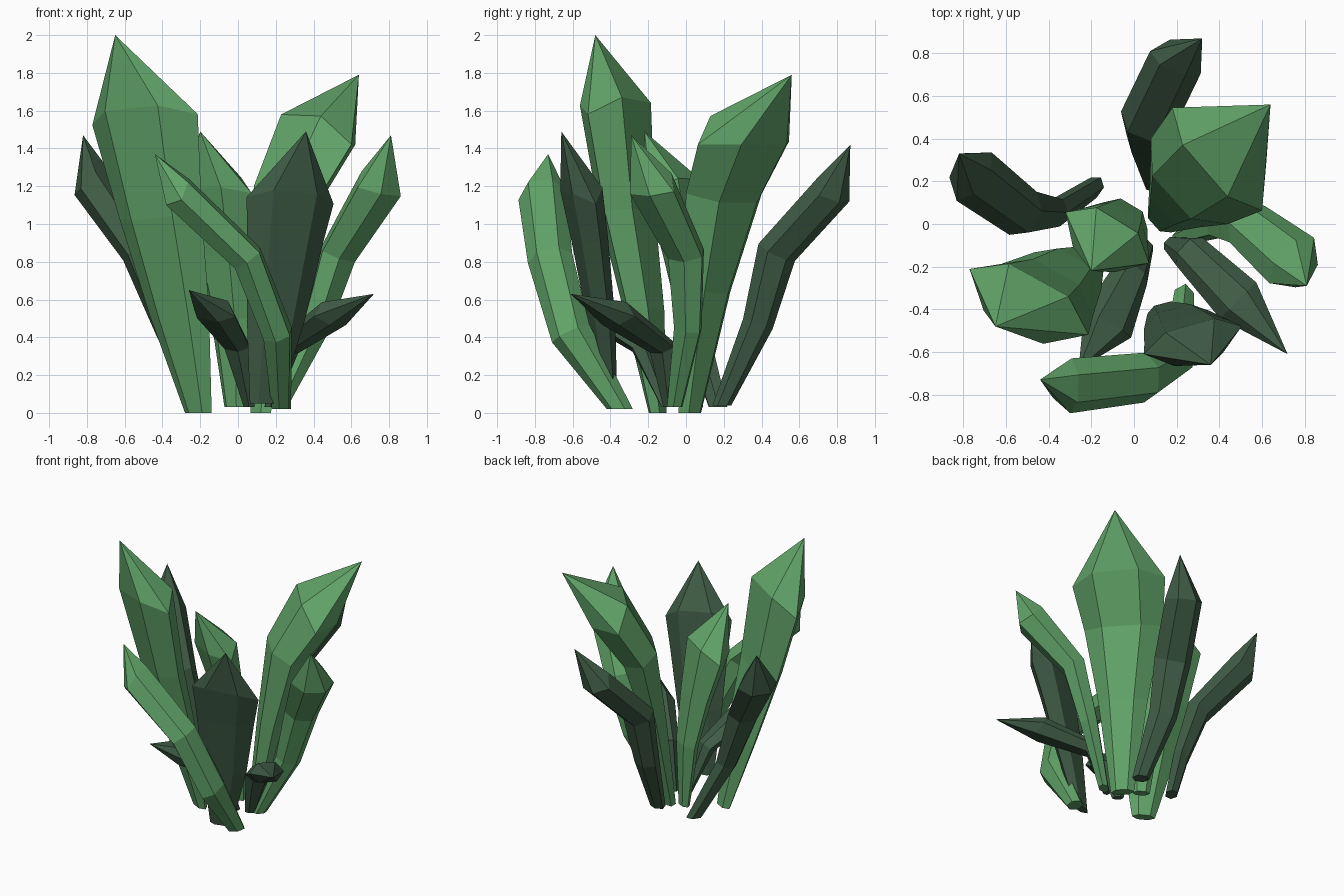
import bpy, bmesh
from math import sin, cos, pi, radians
from mathutils import Vector

if "Cube" in bpy.data.objects:
    bpy.data.objects.remove(bpy.data.objects["Cube"], do_unlink=True)


def make_material(name, colour):
    mat = bpy.data.materials.new(name)
    mat.use_nodes = True
    mat.diffuse_color = colour
    mat.node_tree.nodes["Principled BSDF"].inputs["Base Color"].default_value = colour
    return mat


light_green = make_material("light green", (0.12, 0.37, 0.14, 1))
dark_green = make_material("dark green", (0.05, 0.107, 0.06, 1))
SIDES = 6
CROWN = 0.3  # how far the broad faces rise above the side edges at the shoulder


def crystal(name, material, wide_angle, flatness, sections, tip):
    """Loft hexagonal rings (x, y, z, half width) along a bent path to a pointed tip.
    wide_angle is the compass direction of the broad axis, flatness its thickness ratio."""
    centres = [Vector(section[:3]) for section in sections]
    broad = Vector((cos(radians(wide_angle)), sin(radians(wide_angle)), 0))
    last = len(sections) - 1
    bm = bmesh.new()
    rings = []
    for i, section in enumerate(sections):
        # ring faces along the bisector of the neighbouring path segments
        if i == 0:
            normal = Vector((0, 0, 1))
        else:
            normal = (centres[i] - centres[i - 1]).normalized()
            if i < last:
                normal += (centres[i + 1] - centres[i]).normalized()
            normal.normalize()
        across = (broad - normal * broad.dot(normal)).normalized()
        depth = normal.cross(across)
        width = section[3]
        ring = []
        for k in range(SIDES):
            angle = 2 * pi * k / SIDES
            offset = across * cos(angle) + depth * sin(angle) * flatness
            if i == last:
                offset += normal * CROWN * (abs(sin(angle)) - 0.5)
            ring.append(bm.verts.new(centres[i] + offset * width))
        rings.append(ring)

    # base cap, side facets and the pointed end
    bm.faces.new(list(reversed(rings[0])))
    point = bm.verts.new(tip)
    for k in range(SIDES):
        n = (k + 1) % SIDES
        for lower, upper in zip(rings, rings[1:]):
            bm.faces.new((lower[k], lower[n], upper[n], upper[k]))
        bm.faces.new((rings[-1][k], rings[-1][n], point))
    bmesh.ops.recalc_face_normals(bm, faces=bm.faces)

    mesh = bpy.data.meshes.new(name)
    bm.to_mesh(mesh)
    bm.free()
    mesh.materials.append(material)
    obj = bpy.data.objects.new(name, mesh)
    bpy.context.collection.objects.link(obj)
    return obj


# Light crystals
crystal("tall_right_crystal", light_green, wide_angle=-28, flatness=0.46,
        sections=[(-.21, -.15, 0, .08),
                  (-.31, -.22, .53, .18),
                  (-.41, -.31, 1.05, .25),
                  (-.5, -.37, 1.6, .32)],
        tip=(-.65, -.48, 2))

crystal("tall_back_left_crystal", light_green, wide_angle=-48, flatness=0.52,
        sections=[(.12, .02, 0, .08),
                  (.19, .11, .65, .17),
                  (.26, .2, 1.16, .27),
                  (.41, .32, 1.47, .32)],
        tip=(.64, .56, 1.79))

crystal("left_crystal", light_green, wide_angle=42, flatness=0.75,
        sections=[(.22, -.06, .03, .05),
                  (.41, .01, .45, .09),
                  (.53, 0, .84, .12),
                  (.75, -.18, 1.2, .15)],
        tip=(.81, -.29, 1.47))

crystal("centre_crystal", light_green, wide_angle=-31, flatness=0.55,
        sections=[(-.02, .05, .03, .06),
                  (-.04, .04, .5, .12),
                  (-.08, -.01, .85, .17),
                  (-.13, -.07, 1.19, .23)],
        tip=(-.2, -.22, 1.49))

crystal("front_crystal", light_green, wide_angle=80, flatness=0.75,
        sections=[(.23, -.35, .02, .07),
                  (.21, -.61, .42, .11),
                  (.05, -.72, .82, .12),
                  (-.31, -.76, 1.16, .13)],
        tip=(-.44, -.73, 1.37))

# Dark crystals
crystal("broad_front_crystal", dark_green, wide_angle=15, flatness=0.4,
        sections=[(.14, -.4, .05, .08),
                  (.2, -.45, .5, .16),
                  (.25, -.51, .92, .21),
                  (.28, -.55, 1.16, .24)],
        tip=(.36, -.66, 1.49))

crystal("back_crystal", dark_green, wide_angle=-22, flatness=0.8,
        sections=[(.1, .19, .04, .06),
                  (.06, .38, .47, .1),
                  (.06, .48, .85, .13),
                  (.2, .77, 1.17, .13)],
        tip=(.32, .87, 1.42))

crystal("back_right_crystal", dark_green, wide_angle=55, flatness=0.75,
        sections=[(-.19, .17, .03, .06),
                  (-.37, .05, .43, .08),
                  (-.52, .05, .85, .12),
                  (-.76, .23, 1.2, .14)],
        tip=(-.82, .33, 1.47))

# Short dark sprouts
crystal("left_sprout", dark_green, wide_angle=45, flatness=0.65,
        sections=[(.17, -.09, .03, .04),
                  (.26, -.13, .35, .09),
                  (.5, -.37, .52, .12)],
        tip=(.72, -.61, .63))

crystal("right_sprout", dark_green, wide_angle=-45, flatness=0.6,
        sections=[(.06, -.1, .03, .04),
                  (-.01, -.23, .36, .09),
                  (-.13, -.48, .54, .13)],
        tip=(-.26, -.68, .65))
